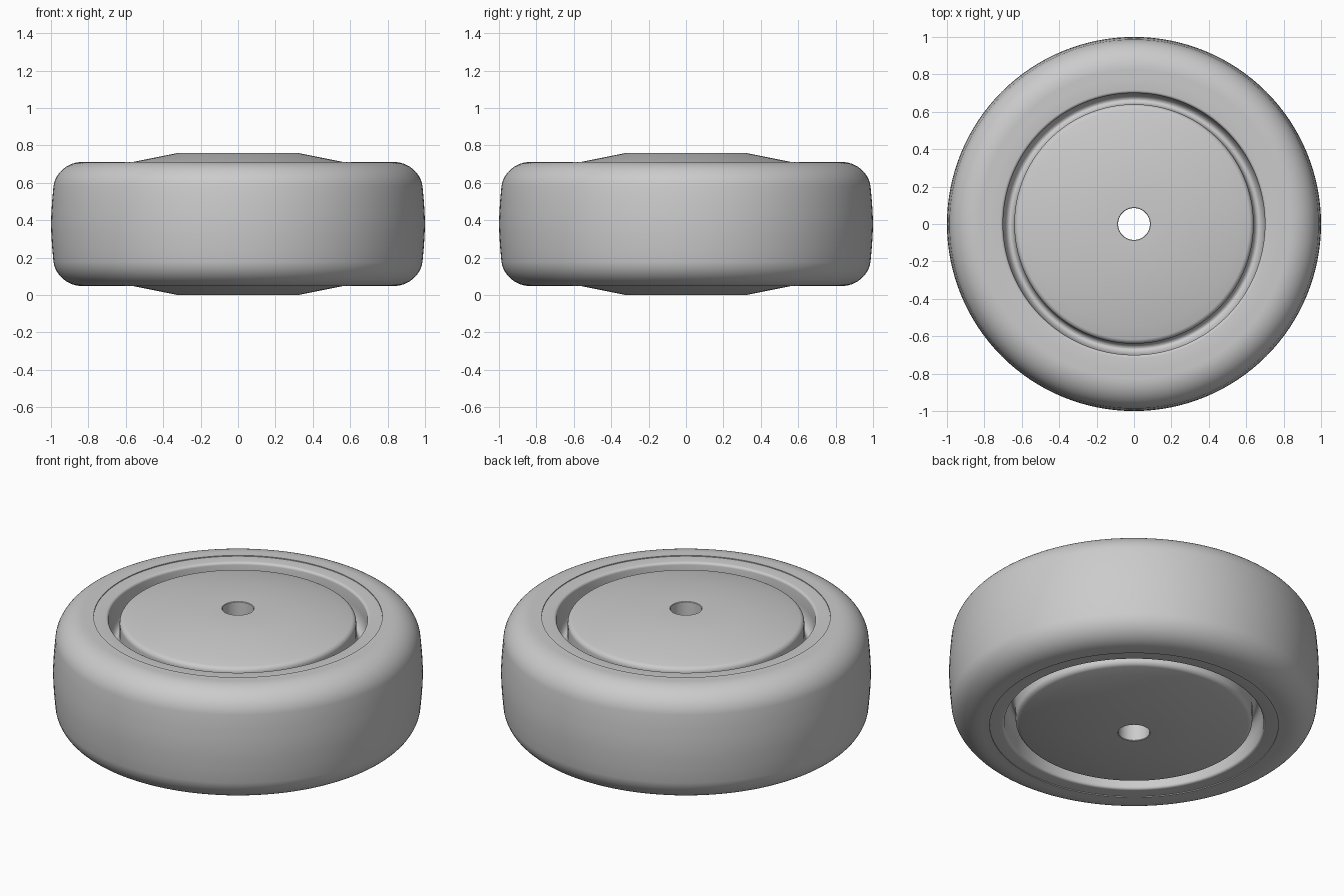
import bpy
import bmesh
import math

cube = bpy.data.objects.get("Cube")
if cube:
    bpy.data.objects.remove(cube, do_unlink=True)

MID = 0.38      # height of the wheel's mid plane
SEGMENTS = 128

grey = bpy.data.materials.new("plain grey")
grey.use_nodes = True
colour = (0.6, 0.6, 0.6, 1)
grey.diffuse_color = colour
grey.node_tree.nodes["Principled BSDF"].inputs["Base Color"].default_value = colour


def arc(cx, cz, rx, rz, start, end, steps=8):
    """Points on an elliptical arc, angles in degrees."""
    angles = [math.radians(start + (end - start) * i / steps) for i in range(steps + 1)]
    return [(cx + rx * math.cos(a), cz + rz * math.sin(a)) for a in angles]


def lathe(name, upper):
    """Mirror the upper half profile (radius, height over mid plane) and revolve it."""
    lower = [(r, -h) for r, h in reversed(upper) if h > 0.0001]
    profile = upper + lower
    bm = bmesh.new()
    rings = []
    for r, h in profile:
        rings.append([bm.verts.new((r * math.cos(i * math.tau / SEGMENTS),
                                    r * math.sin(i * math.tau / SEGMENTS), MID + h))
                      for i in range(SEGMENTS)])
    for a, b in zip(rings, rings[1:] + rings[:1]):
        for i in range(SEGMENTS):
            j = (i + 1) % SEGMENTS
            bm.faces.new((a[i], a[j], b[j], b[i]))
    bmesh.ops.recalc_face_normals(bm, faces=bm.faces)
    mesh = bpy.data.meshes.new(name)
    bm.to_mesh(mesh)
    bm.free()
    mesh.materials.append(grey)
    obj = bpy.data.objects.new(name, mesh)
    bpy.context.collection.objects.link(obj)
    bpy.ops.object.select_all(action="DESELECT")
    obj.select_set(True)
    bpy.context.view_layer.objects.active = obj
    bpy.ops.object.shade_smooth_by_angle(angle=math.radians(30))
    return obj


# Tyre: flat side wall, rounded shoulder, gently crowned tread
lathe("tyre", [(0.78, 0.332), (0.83, 0.332)]
      + arc(0.83, 0.182, 0.158, 0.15, 90, 8, 12)
      + [(0.994, 0.12), (0.998, 0.06), (1.0, 0)])

# Wheel: bored hub with a coned face, a rounded groove and the outer rim
lathe("wheel_rim", [(0.085, 0.377), (0.088, 0.38), (0.32, 0.38), (0.55, 0.334)]
      + arc(0.61, 0.292, 0.03, 0.03, 78, 0, 6)
      + [(0.64, 0.21)]
      + arc(0.665, 0.21, 0.025, 0.04, 180, 270, 5)
      + arc(0.665, 0.25, 0.035, 0.08, 270, 360, 8)
      + arc(0.715, 0.312, 0.015, 0.015, 180, 90, 4)
      + [(0.78, 0.327)])
